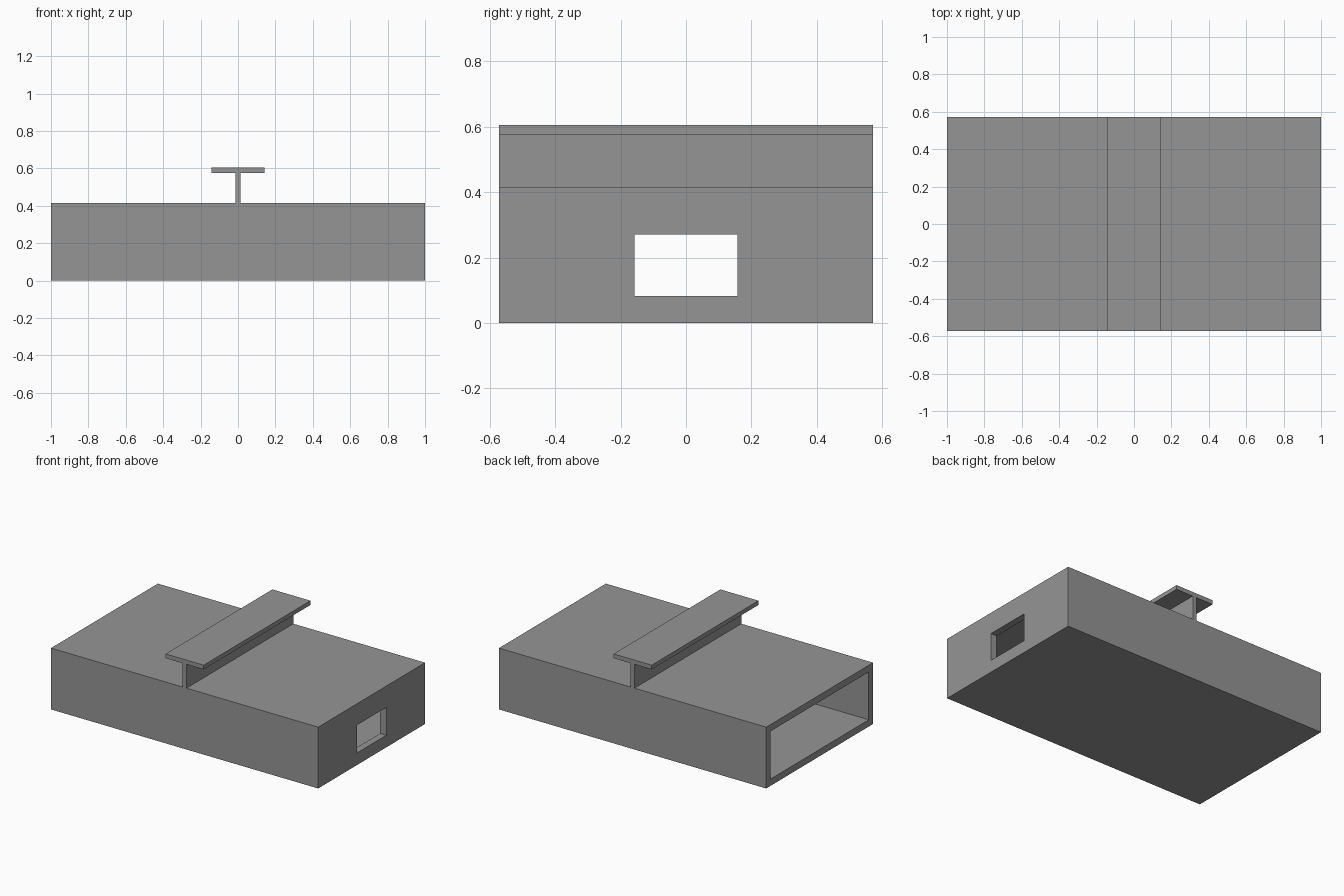
import bpy, bmesh

if "Cube" in bpy.data.objects:
    bpy.data.objects.remove(bpy.data.objects["Cube"])

HX, HY, HZ = 1.0, 0.571, 0.415      # half length, half depth, height of the sleeve
WALL = 0.046                        # sleeve wall thickness

grey = bpy.data.materials.new("grey")
grey.diffuse_color = (0.3, 0.3, 0.3, 1)
grey.use_nodes = True
grey.node_tree.nodes["Principled BSDF"].inputs["Base Color"].default_value = grey.diffuse_color


def box(name, x, y, z):
    """Axis-aligned box from three (min, max) ranges."""
    bm = bmesh.new()
    bmesh.ops.create_cube(bm, size=1)
    for v in bm.verts:
        v.co = [r[0] if c < 0 else r[1] for c, r in zip(v.co, (x, y, z))]
    me = bpy.data.meshes.new(name)
    bm.to_mesh(me)
    bm.free()
    me.materials.append(grey)
    ob = bpy.data.objects.new(name, me)
    bpy.context.collection.objects.link(ob)
    return ob


def cut(target, cutter):
    """Subtract a hidden cutter from the target."""
    cutter.hide_render = True
    cutter.hide_set(True)
    mod = target.modifiers.new(cutter.name, 'BOOLEAN')
    mod.operation = 'DIFFERENCE'
    mod.solver = 'EXACT'
    mod.object = cutter


# Hollow sleeve: open at the left end, windowed wall at the right end
sleeve = box("sleeve", (-HX, HX), (-HY, HY), (0, HZ))
cut(sleeve, box("cavity_cutter", (-HX - 0.1, HX - WALL),
                (-HY + WALL, HY - WALL), (WALL, HZ - WALL)))
cut(sleeve, box("window_cutter", (HX - 2 * WALL, HX + 0.1),
                (-0.157, 0.157), (0.082, 0.27)))

# T-shaped rail along the top: one extruded profile
half = [(0.0143, HZ), (0.0143, 0.576), (0.1425, 0.576), (0.1425, 0.605)]
profile = half + [(-x, z) for x, z in reversed(half)]
bm = bmesh.new()
face = bm.faces.new([bm.verts.new((x, -HY, z)) for x, z in profile])
ext = bmesh.ops.extrude_face_region(bm, geom=[face])
for v in ext["geom"]:
    if isinstance(v, bmesh.types.BMVert):
        v.co.y = HY
bmesh.ops.recalc_face_normals(bm, faces=bm.faces[:])
me = bpy.data.meshes.new("t_rail")
bm.to_mesh(me)
bm.free()
me.materials.append(grey)
bpy.context.collection.objects.link(bpy.data.objects.new("t_rail", me))
